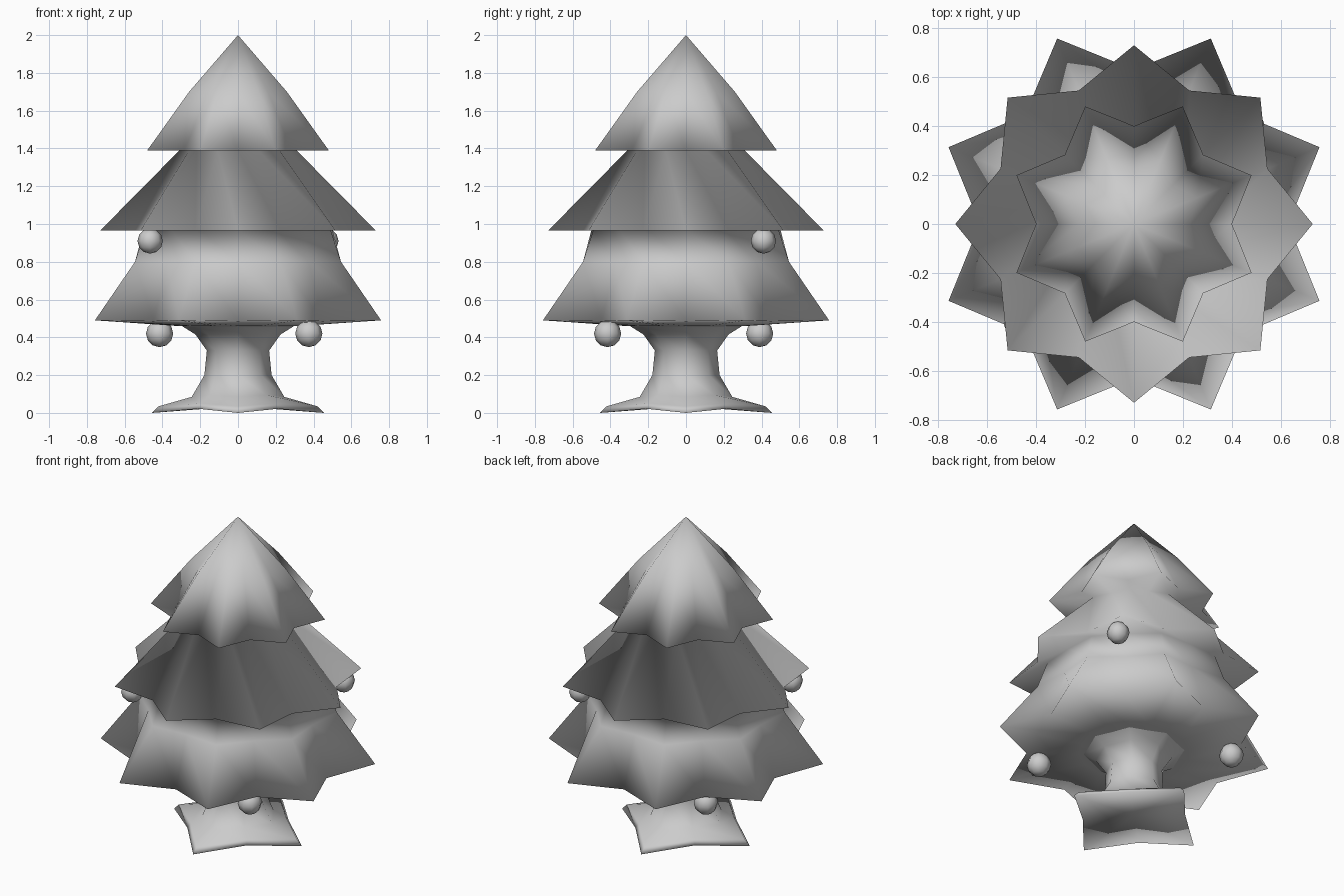
import bpy, bmesh, math

if "Cube" in bpy.data.objects:
    bpy.data.objects.remove(bpy.data.objects["Cube"])


def loft(name, rings, sides, tip=None, base=None):
    """Skin rings of (point_r, point_z, notch_r, notch_z, shift), top to bottom.
    Points and notches alternate around the axis; shift=1 swaps them."""
    bm = bmesh.new()
    loops = []
    for pr, pz, nr, nz, shift in rings:
        loop = []
        for i in range(sides):
            a = 2 * math.pi * i / sides
            r, z = (pr, pz) if (i + shift) % 2 == 0 else (nr, nz)
            loop.append(bm.verts.new((r * math.cos(a), r * math.sin(a), z)))
        loops.append(loop)
    for up, low in zip(loops, loops[1:]):
        for i in range(sides):
            j = (i + 1) % sides
            bm.faces.new((up[i], low[i], low[j], up[j]))
    for z, loop in ((tip, loops[0]), (base, loops[-1])):
        if z is not None:
            c = bm.verts.new((0, 0, z))
            for i in range(sides):
                bm.faces.new((c, loop[i], loop[(i + 1) % sides]))
    bmesh.ops.recalc_face_normals(bm, faces=bm.faces)
    for f in bm.faces:
        f.smooth = True
    me = bpy.data.meshes.new(name)
    bm.to_mesh(me)
    bm.free()
    ob = bpy.data.objects.new(name, me)
    bpy.context.collection.objects.link(ob)
    return ob


# Foliage: three star-shaped tiers, each rim folding under into the next neck
loft("foliage", [
    (0.28, 1.70, 0.225, 1.70, 1),
    (0.52, 1.39, 0.40, 1.39, 1),
    (0.31, 1.39, 0.28, 1.39, 0),
    (0.73, 0.965, 0.59, 0.965, 0),
    (0.53, 0.97, 0.50, 0.97, 1),
    (0.59, 0.80, 0.53, 0.80, 1),
    (0.82, 0.49, 0.63, 0.485, 1),
    (0.32, 0.46, 0.32, 0.46, 0),
    (0.12, 0.45, 0.12, 0.45, 0),
], 16, tip=2.0)

# Trunk: eight-sided, flaring into four pointed roots
loft("trunk", [
    (0.30, 0.462, 0.30, 0.462, 0),
    (0.225, 0.415, 0.225, 0.415, 0),
    (0.165, 0.33, 0.165, 0.33, 0),
    (0.178, 0.20, 0.17, 0.20, 0),
    (0.245, 0.085, 0.21, 0.095, 0),
    (0.42, 0.035, 0.28, 0.05, 0),
    (0.455, 0.0, 0.30, 0.022, 0),
], 8, base=0.035)

# Hanging baubles: two under the middle tier, two under the bottom tier
for n, (x, y, z, r) in enumerate([
        (-0.465, -0.41, 0.91, 0.067), (0.465, 0.41, 0.91, 0.067),
        (0.375, -0.415, 0.42, 0.072), (-0.415, 0.39, 0.42, 0.072)], 1):
    bpy.ops.mesh.primitive_uv_sphere_add(segments=8, ring_count=6, radius=r,
                                         location=(x, y, z))
    bpy.context.object.name = f"bauble_{n}"
    bpy.ops.object.shade_smooth()
